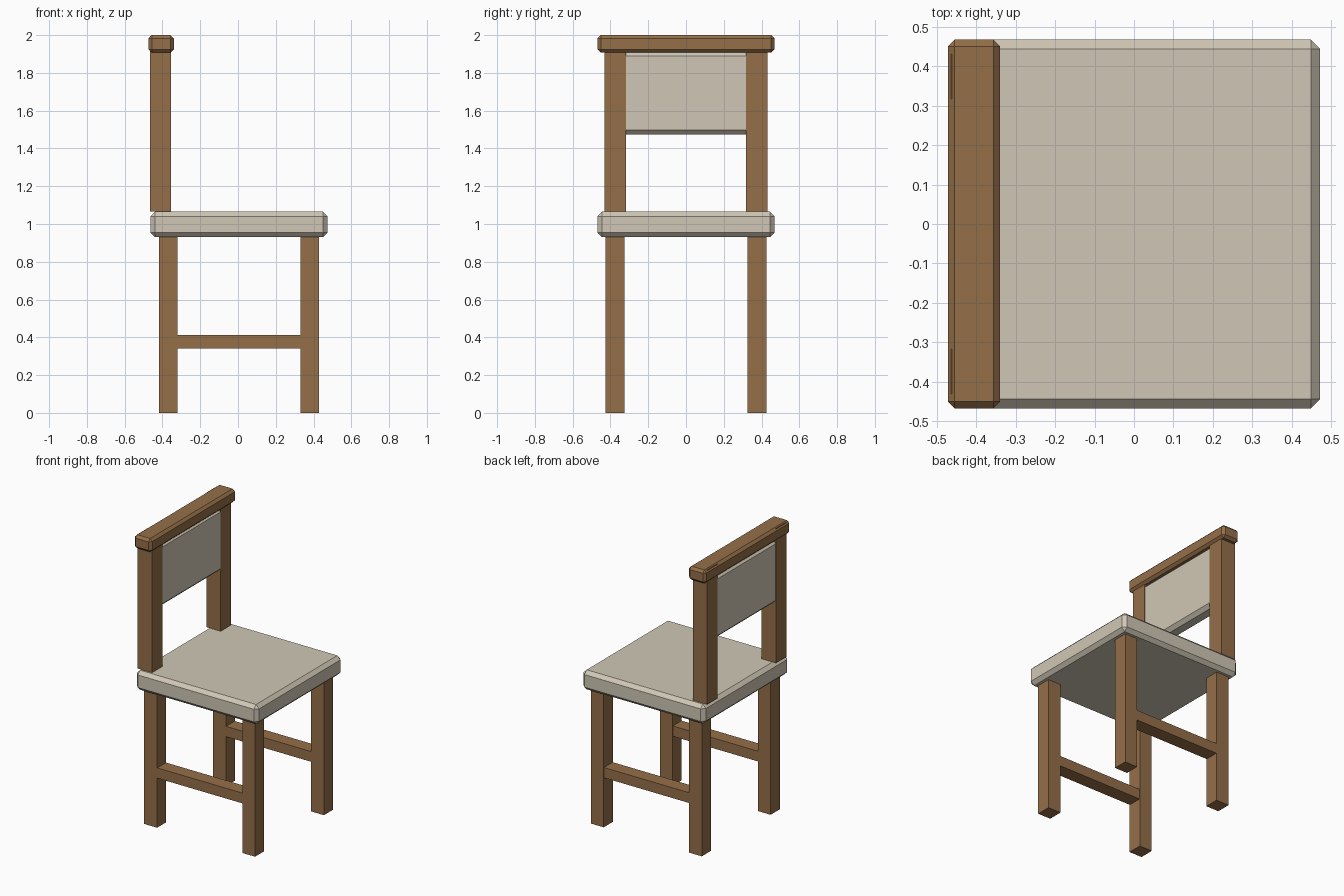
import bpy
import bmesh

if "Cube" in bpy.data.objects:
    bpy.data.objects.remove(bpy.data.objects["Cube"])


def material(name, color):
    m = bpy.data.materials.new(name)
    m.diffuse_color = (*color, 1.0)
    m.use_nodes = True
    m.node_tree.nodes["Principled BSDF"].inputs["Base Color"].default_value = m.diffuse_color
    return m


WOOD = material("brown wood", (0.30, 0.158, 0.066))
FABRIC = material("beige cushion", (0.63, 0.575, 0.465))


def box(name, x, y, z, mat, chamfer=0.0):
    """Box from (min, max) ranges, with an optional flat chamfer on all edges."""
    bm = bmesh.new()
    bmesh.ops.create_cube(bm, size=1.0)
    for v in bm.verts:
        v.co = [(a + b) / 2 + c * (b - a) for c, (a, b) in zip(v.co, (x, y, z))]
    if chamfer:
        bmesh.ops.bevel(bm, geom=bm.edges[:], offset=chamfer, segments=1,
                        affect='EDGES', profile=0.5)
    bmesh.ops.recalc_face_normals(bm, faces=bm.faces[:])
    mesh = bpy.data.meshes.new(name)
    bm.to_mesh(mesh)
    bm.free()
    mesh.materials.append(mat)
    obj = bpy.data.objects.new(name, mesh)
    bpy.context.collection.objects.link(obj)
    return obj


def span(center, half):
    return (center - half, center + half)


# Seat cushion
box("seat", (-0.463, 0.473), (-0.468, 0.468), (0.93, 1.065), FABRIC, 0.024)

for side, s in (("right", -1), ("left", 1)):
    # Legs
    for end, x in (("back", -0.37), ("front", 0.38)):
        box(f"{end}_leg_{side}", span(x, 0.049), span(s * 0.376, 0.05),
            (0.0, 0.935), WOOD)
    # Side stretcher between the legs
    box(f"stretcher_{side}", (-0.33, 0.34), span(s * 0.376, 0.048),
        (0.342, 0.413), WOOD)
    # Back post, just poking through the rail's chamfer
    box(f"back_post_{side}", span(-0.41, 0.055), span(s * 0.375, 0.057),
        (1.065, 1.994), WOOD)

# Padded back panel held between the posts
box("back_panel", span(-0.41, 0.053), (-0.35, 0.35), (1.473, 1.913), FABRIC, 0.024)

# Top rail
box("top_rail", (-0.473, -0.34), (-0.468, 0.468), (1.907, 2.0), WOOD, 0.017)
